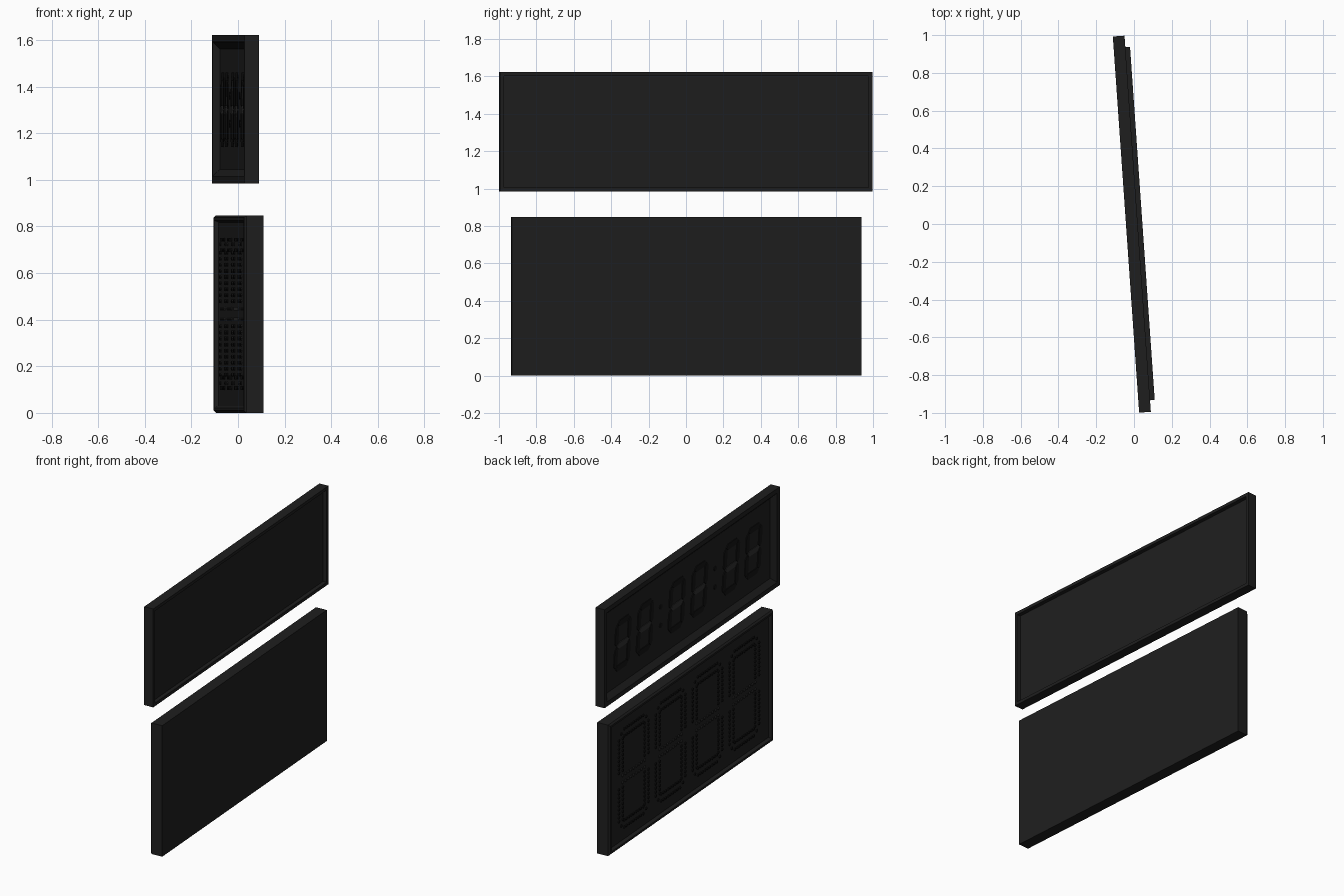
import bpy, bmesh, math

if "Cube" in bpy.data.objects:
    bpy.data.objects.remove(bpy.data.objects["Cube"])

TURN = math.radians(4)   # both boards are turned slightly about z


def material(name, v):
    m = bpy.data.materials.new(name)
    m.diffuse_color = (v, v, v, 1)
    m.use_nodes = True
    m.node_tree.nodes["Principled BSDF"].inputs["Base Color"].default_value = m.diffuse_color
    return m


CASE = material("case_black", 0.013)
DARK = material("unlit_black", 0.007)
GREY = material("dash_grey", 0.03)


def finish(name, bm, mat):
    bmesh.ops.recalc_face_normals(bm, faces=bm.faces)
    me = bpy.data.meshes.new(name)
    bm.to_mesh(me)
    bm.free()
    me.materials.append(mat)
    ob = bpy.data.objects.new(name, me)
    ob.rotation_euler.z = TURN
    bpy.context.collection.objects.link(ob)
    return ob


def case(name, half, z0, z1, loops):
    """Loft rectangular loops given as (inset, depth), capped at both ends."""
    bm = bmesh.new()
    rings = []
    for i, x in loops:
        h = half - i
        rings.append([bm.verts.new((x, y, z)) for y, z in
                      ((-h, z0 + i), (h, z0 + i), (h, z1 - i), (-h, z1 - i))])
    for a, b in zip(rings, rings[1:]):
        for k in range(4):
            n = (k + 1) % 4
            bm.faces.new((a[k], a[n], b[n], b[k]))
    bm.faces.new(rings[0])
    bm.faces.new(rings[-1])
    return finish(name, bm, CASE)


def prism(bm, pts, back, front):
    """Extrude a (y, z) outline between two x depths."""
    a = [bm.verts.new((back, y, z)) for y, z in pts]
    b = [bm.verts.new((front, y, z)) for y, z in pts]
    bm.faces.new(a)
    bm.faces.new(b)
    for k in range(len(a)):
        n = (k + 1) % len(a)
        bm.faces.new((a[k], a[n], b[n], b[k]))


# upper case: recessed back, thin outer frame, sloped front recess
case("upper_case", 0.998, 0.985, 1.622,
     [(0.02, -0.006), (0.02, 0.0195), (0, 0.0195), (0, -0.0425),
      (0.03, -0.0425), (0.06, -0.0125)])

# lower case: flat back, chamfered front edge, shallow recess
case("lower_case", 0.937, 0, 0.848,
     [(0, 0.0445), (0, -0.0295), (0.01, -0.0395), (0.022, -0.0395), (0.03, -0.0195)])

# upper display: slanted seven-segment digits and colons
segs, dashes = bmesh.new(), bmesh.new()
ZC, HW, HH, T = 1.30, 0.072, 0.142, 0.018


def segment(bm, cy, y0, z0, vertical, length):
    h = length / 2 - 0.004
    pts = [(-h, 0), (-h + T, T), (h - T, T), (h, 0), (h - T, -T), (-h + T, -T)]
    if vertical:
        pts = [(b, a) for a, b in pts]
    out = [(cy + y0 + a - 0.09 * (z0 + b), ZC + z0 + b) for a, b in pts]
    prism(bm, out, -0.012, -0.0165)


for cy in (-0.745, -0.49, -0.128, 0.128, 0.49, 0.745):
    for s in (-1, 1):
        segment(segs, cy, 0, s * HH, False, 2 * HW)
        for t in (-1, 1):
            segment(segs, cy, s * HW, t * HH / 2, True, HH)
    segment(dashes, cy, 0, 0, False, 2 * HW)
for cy in (-0.31, 0.31):
    for z in (-0.06, 0.06):
        r = 0.016
        prism(segs, [(cy + r * math.cos(k * math.pi / 4), ZC + z + r * math.sin(k * math.pi / 4))
                     for k in range(8)], -0.012, -0.0165)
finish("upper_segments", segs, DARK)
finish("upper_dashes", dashes, GREY)

# lower display: digits made of double rows of small lamps
lamps, mid_lamps = bmesh.new(), bmesh.new()


def lamp(bm, y, z, r=0.009):
    prism(bm, [(y + r * math.cos(k * math.pi / 3), z + r * math.sin(k * math.pi / 3))
               for k in range(6)], -0.019, -0.0245)


for cy in (-0.63, -0.21, 0.21, 0.63):
    for row in range(2):
        o = 0.045 * row
        for k in range(-4, 5):
            for s in (-1, 1):
                lamp(lamps, cy + 0.027 * k, 0.425 + s * (0.318 - o))
                for t in (-1, 1):
                    lamp(lamps, cy + s * (0.168 - o), 0.425 + t * (0.158 + 0.026 * k))
            lamp(mid_lamps, cy + 0.031 * k, 0.402 + 0.045 * row)
    # corner lamps along the cut corners
    for s in (-1, 1):
        for t in (-1, 1):
            lamp(lamps, cy + s * 0.142, 0.425 + t * 0.298)
finish("lower_lamps", lamps, DARK)
finish("lower_dash_lamps", mid_lamps, GREY)
